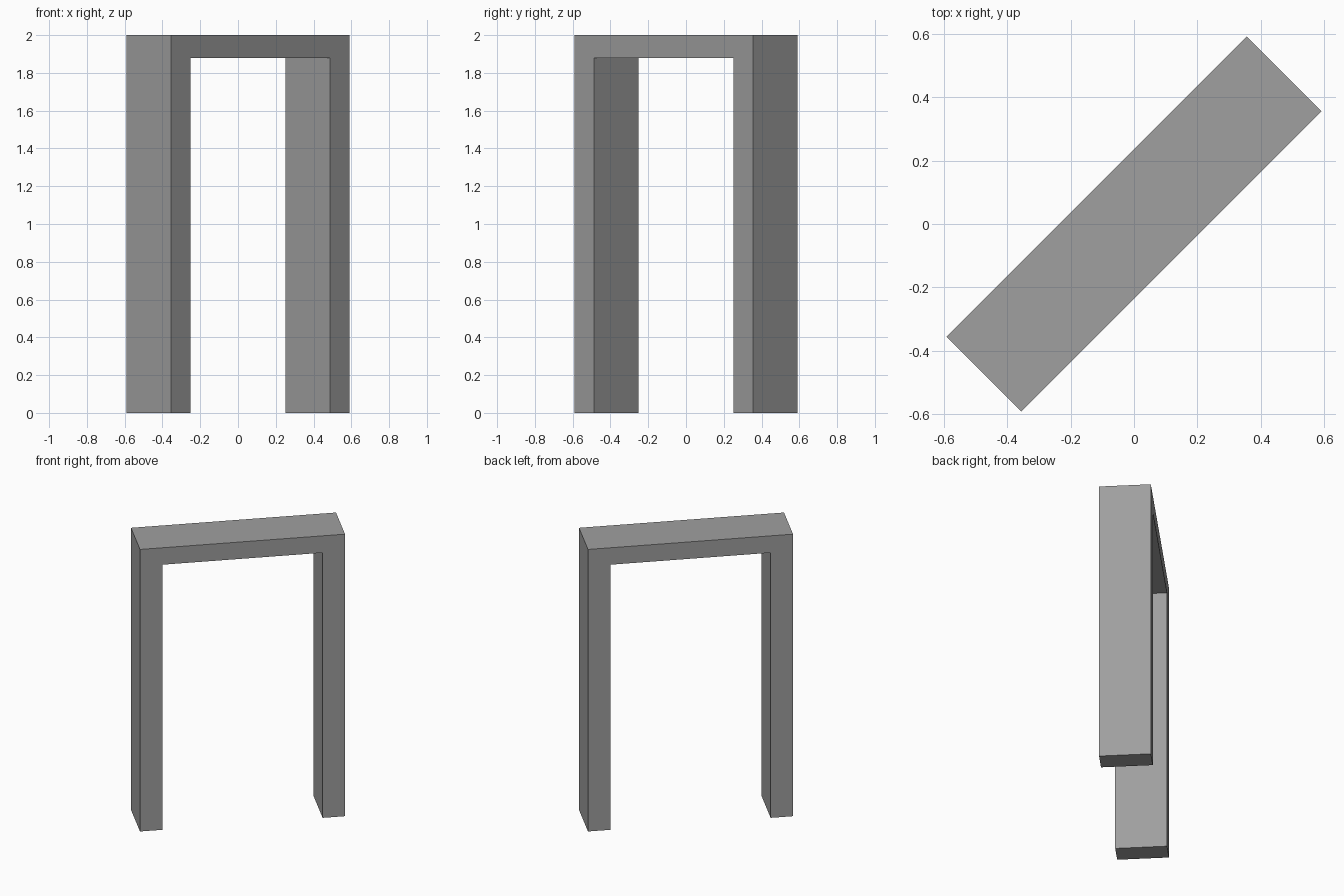
import bpy, bmesh, math
from mathutils import Matrix

if "Cube" in bpy.data.objects:
    bpy.data.objects.remove(bpy.data.objects["Cube"])

HALF_LEN = 0.669    # half the frame length
HALF_DEPTH = 0.167  # half the frame depth
LEG = 0.146         # leg thickness
BEAM = 0.12         # top beam thickness
HEIGHT = 2.0

grey = bpy.data.materials.new("plain grey")
grey.diffuse_color = (0.35, 0.35, 0.35, 1)
grey.use_nodes = True
grey.node_tree.nodes["Principled BSDF"].inputs["Base Color"].default_value = grey.diffuse_color

# Doorway outline in the x-z plane, extruded through its depth
inner = HALF_LEN - LEG
top = HEIGHT - BEAM
left = [(-HALF_LEN, HEIGHT), (-HALF_LEN, 0), (-inner, 0), (-inner, top)]
outline = left + [(-x, z) for x, z in reversed(left)]

bm = bmesh.new()
face = bm.faces.new([bm.verts.new((x, -HALF_DEPTH, z)) for x, z in outline])
ext = bmesh.ops.extrude_face_region(bm, geom=[face], use_keep_orig=True)
moved = [g for g in ext["geom"] if isinstance(g, bmesh.types.BMVert)]
bmesh.ops.translate(bm, verts=moved, vec=(0, 2 * HALF_DEPTH, 0))

# The frame stands diagonally
bmesh.ops.transform(bm, matrix=Matrix.Rotation(math.radians(45), 4, 'Z'), verts=bm.verts)
bmesh.ops.recalc_face_normals(bm, faces=bm.faces)

mesh = bpy.data.meshes.new("door_frame")
bm.to_mesh(mesh)
bm.free()
mesh.materials.append(grey)
bpy.context.collection.objects.link(bpy.data.objects.new("door_frame", mesh))
